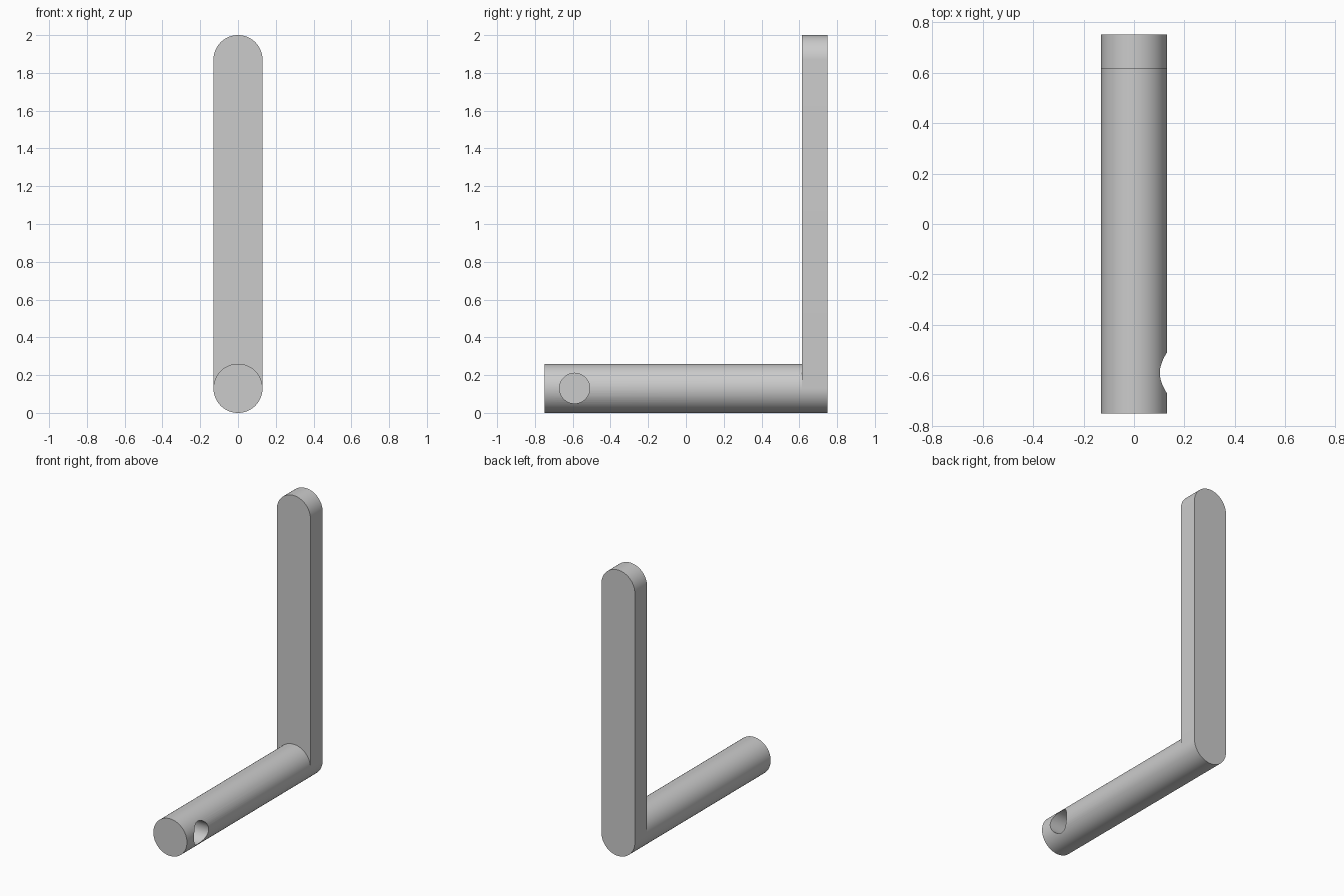
import bpy, bmesh, math

if "Cube" in bpy.data.objects:
    bpy.data.objects.remove(bpy.data.objects["Cube"], do_unlink=True)

RADIUS = 0.13
FRONT, JOINT, BACK = -0.75, 0.615, 0.75
TOP = 2.0
SEGMENTS = 64

grey = bpy.data.materials.new("plain grey")
grey.use_nodes = True
grey.diffuse_color = (0.6, 0.6, 0.6, 1)
grey.node_tree.nodes["Principled BSDF"].inputs["Base Color"].default_value = grey.diffuse_color


def extrude_outline(name, upper_z, y0, y1):
    """Sweep a round-ended upright outline along y."""
    bm = bmesh.new()
    half = SEGMENTS // 2
    points = []
    for centre, start in ((upper_z, 0), (RADIUS, math.pi)):
        for i in range(half + 1):
            a = start + math.pi * i / half
            points.append((RADIUS * math.cos(a), y0, centre + RADIUS * math.sin(a)))
    face = bm.faces.new([bm.verts.new(p) for p in points])
    result = bmesh.ops.extrude_face_region(bm, geom=[face], use_keep_orig=True)
    moved = [v for v in result["geom"] if isinstance(v, bmesh.types.BMVert)]
    bmesh.ops.translate(bm, verts=moved, vec=(0, y1 - y0, 0))
    bmesh.ops.remove_doubles(bm, verts=bm.verts, dist=0.0001)
    bmesh.ops.recalc_face_normals(bm, faces=bm.faces)
    mesh = bpy.data.meshes.new(name)
    bm.to_mesh(mesh)
    bm.free()
    mesh.materials.append(grey)
    obj = bpy.data.objects.new(name, mesh)
    bpy.context.collection.objects.link(obj)
    return obj


# Round rod along the base and flat upright arm at the back
rod = extrude_outline("round_rod", RADIUS, FRONT, JOINT)
arm = extrude_outline("upright_arm", TOP - RADIUS, JOINT, BACK)

# Blind cross hole drilled into the left side of the rod
hole_floor, hole_mouth = -0.05, 0.25
bpy.ops.mesh.primitive_cylinder_add(
    vertices=SEGMENTS, radius=0.08, depth=hole_mouth - hole_floor,
    location=((hole_floor + hole_mouth) / 2, -0.59, RADIUS),
    rotation=(0, math.pi / 2, 0))
cutter = bpy.context.object
cutter.name = "hole_cutter"
cutter.data.materials.append(grey)
cut = rod.modifiers.new("cross_hole", "BOOLEAN")
cut.operation = "DIFFERENCE"
cut.solver = "EXACT"
cut.object = cutter

# Apply the cut and discard the cutter
bpy.ops.object.select_all(action="DESELECT")
rod.select_set(True)
bpy.context.view_layer.objects.active = rod
bpy.ops.object.modifier_apply(modifier=cut.name)
bpy.data.objects.remove(cutter, do_unlink=True)

# Smooth the round surfaces, keep the rims crisp
arm.select_set(True)
bpy.ops.object.shade_smooth_by_angle(angle=math.radians(30))
